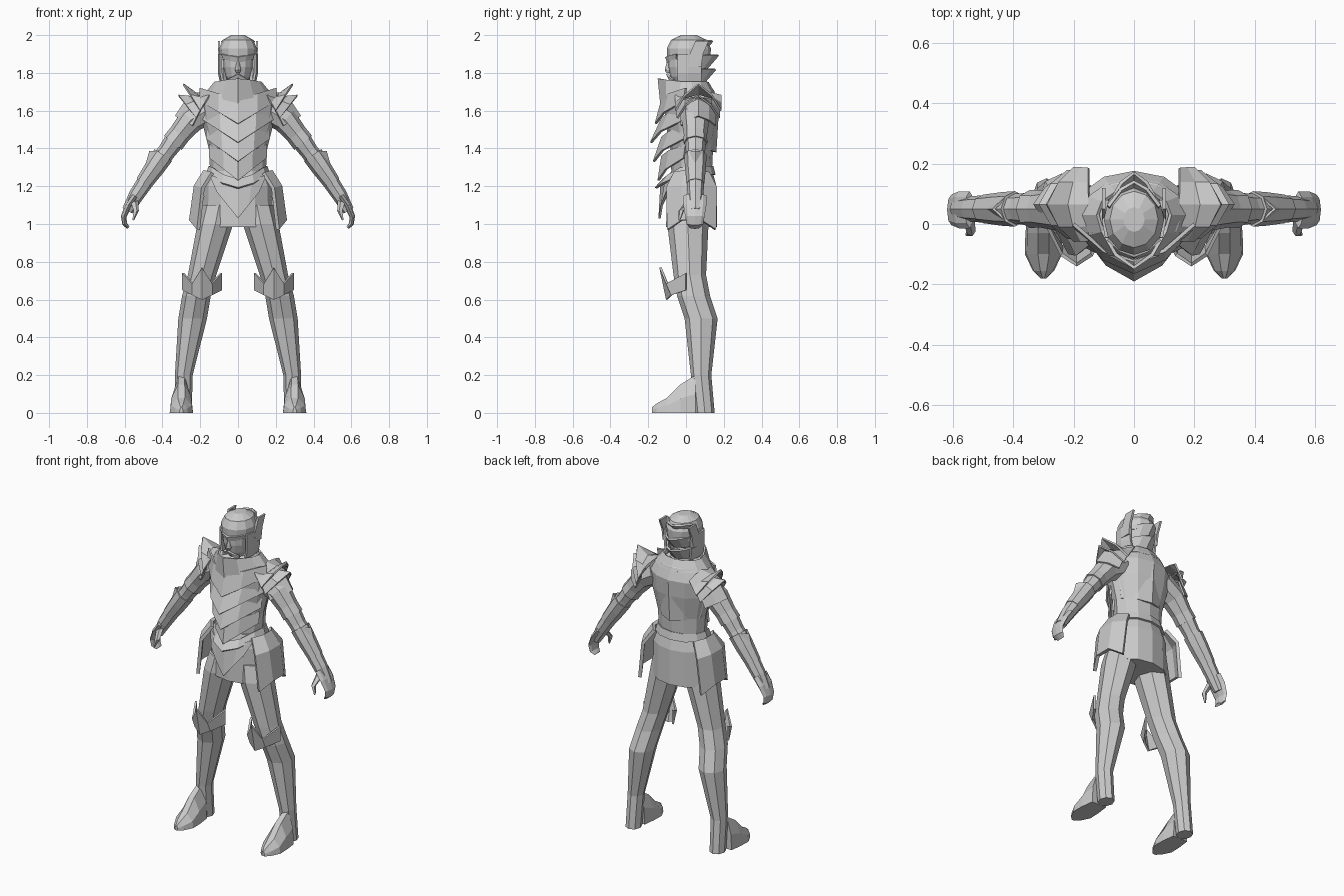
import bpy
import bmesh
from math import cos, sin, pi
from mathutils import Vector

cube = bpy.data.objects.get("Cube")
if cube:
    bpy.data.objects.remove(cube)

steel = bpy.data.materials.new("pale_steel")
steel.use_nodes = True
steel.diffuse_color = (.6, .6, .6, 1)
steel.node_tree.nodes["Principled BSDF"].inputs["Base Color"].default_value = steel.diffuse_color


def build(name, rows, closed=False, capped=False, thickness=0):
    """Skin rows of points into a closed tube, a capped solid or a thickened plate."""
    bm = bmesh.new()
    grid = [[bm.verts.new(point) for point in row] for row in rows]
    count = len(rows[0])
    for lower, upper in zip(grid, grid[1:]):
        for i in range(count if closed else count - 1):
            j = (i + 1) % count
            bm.faces.new((lower[i], lower[j], upper[j], upper[i]))
    if capped:
        bm.faces.new(grid[0])
        bm.faces.new(grid[-1])
    bmesh.ops.recalc_face_normals(bm, faces=bm.faces[:])
    mesh = bpy.data.meshes.new(name)
    bm.to_mesh(mesh)
    bm.free()
    mesh.materials.append(steel)
    part = bpy.data.objects.new(name, mesh)
    bpy.context.scene.collection.objects.link(part)
    if thickness:
        modifier = part.modifiers.new("thickness", "SOLIDIFY")
        modifier.thickness = thickness
        modifier.offset = 0


def pair(name, rows, **options):
    """Build a part on the left and its mirror image on the right."""
    for side, sign in (("left", 1), ("right", -1)):
        mirrored = [[(sign * x, y, z) for x, y, z in row] for row in rows]
        build(f"{side}_{name}", mirrored, **options)


def rings(stations, ratio, sides=8, tilted=False):
    """Elliptical rings from x, y, z, radius; tilted rings follow the path."""
    centres = [Vector(station[:3]) for station in stations]
    result = []
    for i, (centre, station) in enumerate(zip(centres, stations)):
        radius = station[-1]
        across = Vector((1, 0, 0))
        if tilted:
            path = centres[min(i + 1, len(centres) - 1)] - centres[max(i - 1, 0)]
            across = Vector((0, 1, 0)).cross(path).normalized()
        depth = Vector((0, radius * ratio, 0))
        angles = [2 * pi * k / sides for k in range(sides)]
        result.append([centre + across * radius * cos(a) + depth * sin(a) for a in angles])
    return result


def stack(name, y, ratio, levels):
    """Solid of horizontal rings on the centre line, from height and radius."""
    stations = [(0, y, z, radius) for z, radius in levels]
    build(name, rings(stations, ratio, sides=12), closed=True, capped=True)


def band(name, ratio, levels, thickness=.012):
    """Open hoop whose front is drawn forward and down to a point."""
    rows = []
    for z, radius, reach, dip in levels:
        row = rings([(0, .03, z, radius)], ratio, sides=12)[0]
        for point in row:
            front = max(0, (.03 - point.y) / (radius * ratio)) ** 3
            point.y -= reach * front
            point.z -= dip * front
        rows.append(row)
    build(name, rows, closed=True, thickness=thickness)


def chevron(front, side):
    """Bowed V-shaped row between a point on the centre line and both sides."""
    front, side = Vector((0, *front)), Vector(side)
    middle = front.lerp(side, .5)
    middle.y += (front.y - side.y) * .2
    left = [middle, side]
    right = [Vector((-p.x, p.y, p.z)) for p in reversed(left)]
    return right + [front] + left


def plate(name, lower, upper, thickness=.012):
    build(name, [chevron(*lower), chevron(*upper)], thickness=thickness)


# Torso, neck and skirt
stack("torso", .03, .73, [(1.24, .145), (1.4, .155), (1.54, .19), (1.64, .2), (1.71, .16), (1.75, .08)])
stack("neck", .02, 1, [(1.7, .07), (1.8, .06)])
stack("skirt", .03, .73, [(.985, .185), (1.2, .18), (1.28, .15)])

# Overlapping pointed breast plates, narrowing toward the waist
for number, reach in enumerate((.16, .185, .17, .145)):
    tip = 1.53 - number * .1
    width = .2 - number * .017
    plate(f"breast_plate_{number + 1}",
          lower=((-reach, tip), (width, -.01, tip + .12)),
          upper=((-.125, tip + .13), (width, 0, tip + .19)))

# Collar, belt, loin plate and back plate
band("collar", .7, [(1.69, .17, .04, .07), (1.75, .12, .09, -.02)])
band("belt", .73, [(1.26, .165, .07, .07), (1.305, .15, .04, .07)])
plate("loin_plate", lower=((-.14, 1.03), (.11, -.1, 1.17)), upper=((-.13, 1.21), (.15, -.05, 1.26)))
plate("back_plate", lower=((.155, 1.38), (.145, .06, 1.4)), upper=((.17, 1.63), (.19, .07, 1.65)))


def hip_row(x, z, drop, half):
    """Row along the hip whose ends turn inward and drop."""
    ends = [(-1, 1), (-.4, 0), (.4, 0), (1, 1)]
    return [(x - end * .04, .03 + half * t, z - drop * end) for t, end in ends]


# Hip plates with a point in front and behind
pair("hip_plate", [hip_row(.25, 1.02, .05, .125), hip_row(.225, 1.2, .01, .13), hip_row(.175, 1.28, .01, .09)],
     thickness=.02)

# Legs
leg_path = [(.29, .1, 0, .045), (.287, .08, .2, .047), (.24, .08, .5, .076), (.22, .04, .62, .076),
            (.19, .02, .73, .075), (.12, .01, 1, .095), (.1, .02, 1.1, .09)]
pair("leg", rings(leg_path, ratio=1.15), closed=True, capped=True)


def foot_section(y, half, height):
    """Six-sided section with a flat sole."""
    outline = [(-1, 0), (1, 0), (.9, .5), (.3, 1), (-.3, 1), (-.9, .5)]
    return [(.3 + half * u, y, height * v) for u, v in outline]


# Pointed boots
pair("foot", [foot_section(*section) for section in (
    (.05, .05, .2), (-.03, .06, .15), (-.1, .062, .08), (-.155, .035, .05), (-.18, .01, .03))],
    closed=True, capped=True)


def knee_row(z, rise, spike, bulge):
    """Row wrapped round the front of the knee, with every other point raised."""
    row = []
    for i in range(5):
        t = i / 2 - 1
        row.append((.19 - .1 * t, bulge * (t * t - 1), z + rise * abs(t) + spike * (1 - i % 2)))
    return row


# Spiked knee guards
pair("knee_guard", [knee_row(.6, .05, 0, .1), knee_row(.7, -.03, .07, .135)], thickness=.012)


def arm_part(name, path, ratio=1.05, y=.05):
    stations = [(x, y, z, radius) for x, z, radius in path]
    pair(name, rings(stations, ratio, tilted=True), closed=True, capped=True)


# Arms and hands
arm_part("arm", [(.15, 1.61, .075), (.25, 1.55, .07), (.33, 1.45, .055), (.38, 1.38, .048),
                 (.42, 1.33, .05), (.54, 1.15, .04), (.585, 1.07, .03)])
arm_part("fingers", [(.545, 1.15, .018), (.58, 1.1, .018), (.605, 1.04, .015), (.6, 1, .013), (.58, .98, .008)],
         ratio=3.4, y=.047)
thumb_path = [(.55, .02, 1.12, .022), (.54, -.025, 1.07, .015), (.555, -.035, 1.02, .005)]
pair("thumb", rings(thumb_path, ratio=1, sides=5, tilted=True), closed=True, capped=True)

# Arm bands, forearm guards and elbow fins
arm_part("arm_band", [(.29, 1.5, .058), (.345, 1.43, .06)])
arm_part("forearm_guard", [(.395, 1.365, .056), (.44, 1.3, .053), (.5, 1.215, .045)])
pair("elbow_fin", [[(x, .05 + side * .045, z), (ridge, .05, z), (x, .05 - side * .045, z)]
                   for x, ridge, z, side in ((.42, .465, 1.385, .9), (.46, .495, 1.28, .8))], thickness=.01)


def shoulder_guard(name, inner, outer, half, sag=0):
    """Ridged plate between two rows, each given by edge x, z and ridge x, z."""
    rows = []
    start, end = Vector(inner), Vector(outer)
    for step in (0, .5, 1):
        edge_x, edge_z, ridge_x, ridge_z = start.lerp(end, step)
        row = []
        for t in (-1, -.6, 0, .6, 1):
            blend = 1 - abs(t) ** 1.7
            drop = sag * blend * step * (1 - step) * 4
            x = edge_x + (ridge_x - edge_x) * blend
            z = edge_z + (ridge_z - edge_z) * blend - drop
            row.append((x, .065 + half * t, z))
        rows.append(row)
    pair(name, rows, thickness=.01)


# Layered shoulder guards with upturned points
shoulder_guard("upper_shoulder_guard", (.15, 1.68, .15, 1.7), (.2, 1.6, .29, 1.74), half=.12, sag=.03)
shoulder_guard("middle_shoulder_guard", (.18, 1.64, .22, 1.67), (.22, 1.56, .315, 1.68), half=.11)
shoulder_guard("lower_shoulder_guard", (.2, 1.6, .27, 1.66), (.24, 1.52, .33, 1.57), half=.09)

# Head, nose, brow and moustache
stack("head", -.015, 1.05, [(1.745, .045), (1.78, .065), (1.83, .077), (1.92, .08)])
stack("nose", -.09, 1.4, [(1.8, .01), (1.815, .016), (1.865, .007)])
plate("brow", lower=((-.095, 1.855), (.075, -.05, 1.875)), upper=((-.105, 1.885), (.085, -.05, 1.9)))
plate("moustache", lower=((-.09, 1.775), (.06, -.06, 1.74)), upper=((-.1, 1.795), (.055, -.065, 1.765)))

# Helmet with cheek guards and side fins
stack("helmet", .015, 1.17, [(1.87, .097), (1.93, .1), (1.975, .08), (2, .035)])
pair("cheek_guard", [[(x - .01, -.045, z), (x, .01, z), (x - .01, .08, z)]
                     for x, z in ((.09, 1.75), (.1, 1.8), (.1, 1.9))], thickness=.012)
pair("helmet_fin", [[(.1, y, z), (.1, y + .07, z)]
                    for y, z in ((.01, 1.83), (.02, 1.9), (.05, 1.97))], thickness=.012)

# Flared flaps stepping down the back of the helmet
for number, reach in enumerate((.14, .17, .155, .12)):
    z = 1.94 - number * .075
    plate(f"neck_flap_{number + 1}",
          lower=((reach - .06, z - .04), (.08, .04, z - .04)),
          upper=((reach, z + .03), (.085, .06, z + .03)))
